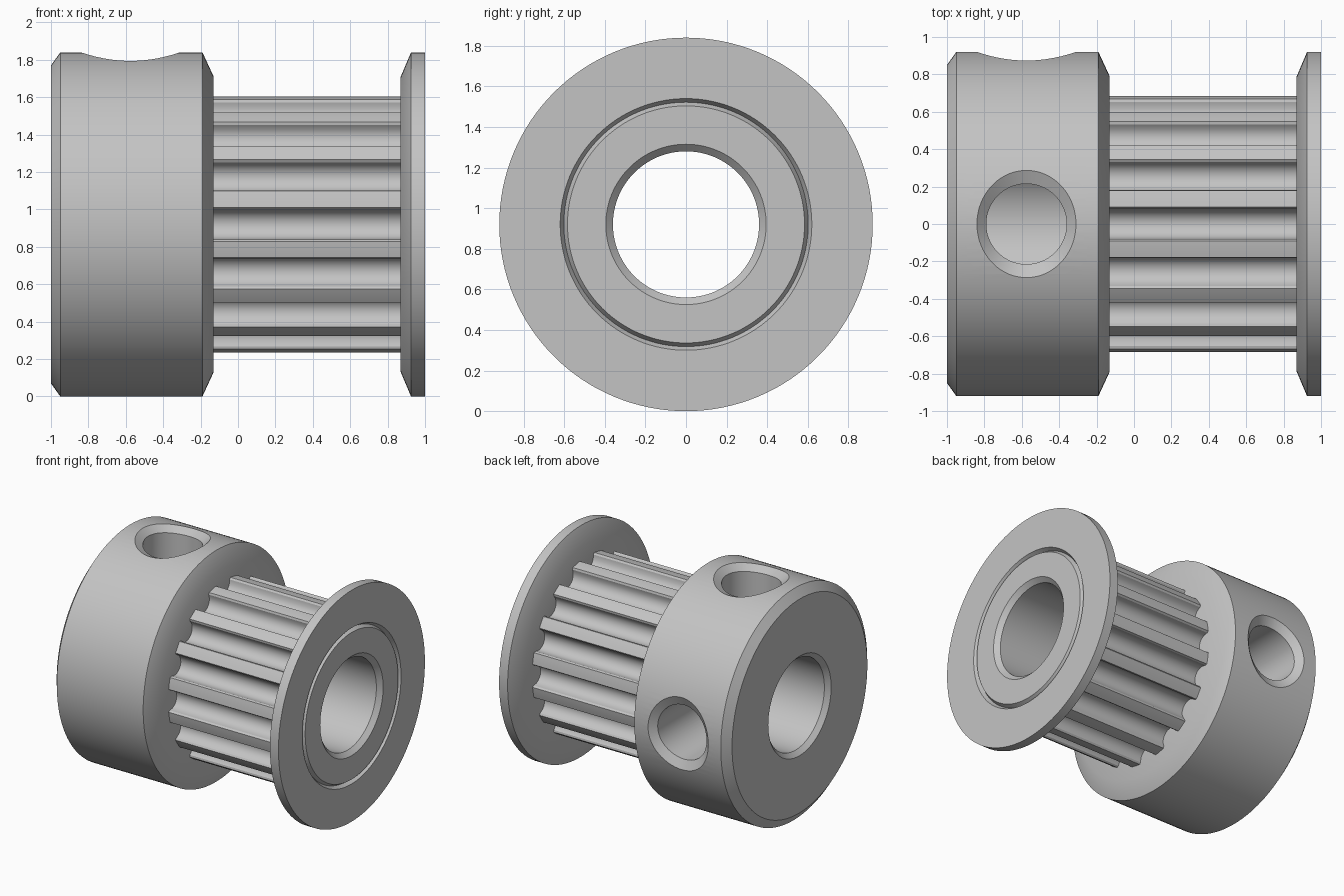
import bpy, bmesh
from math import sin, cos, pi, sqrt, radians
from mathutils import Vector, Matrix

cube = bpy.data.objects.get("Cube")
if cube:
    bpy.data.objects.remove(cube, do_unlink=True)

AXIS = 0.92          # height of the shaft axis, also the flange radius
BORE = 0.36
BORE_RIM = 0.395
SEGMENTS = 128
TEETH = 16

metal = bpy.data.materials.new("grey_metal")
metal.use_nodes = True
grey = (0.55, 0.55, 0.55, 1)
metal.diffuse_color = grey
metal.node_tree.nodes["Principled BSDF"].inputs["Base Color"].default_value = grey


def loft(name, rings, loop=True):
    """Skin equal-sized rings; loop joins last to first, otherwise cap both ends."""
    bm = bmesh.new()
    rows = [[bm.verts.new(p) for p in ring] for ring in rings]
    pairs = list(zip(rows, rows[1:]))
    if loop:
        pairs.append((rows[-1], rows[0]))
    else:
        bm.faces.new(rows[0])
        bm.faces.new(rows[-1])
    n = len(rows[0])
    for a, b in pairs:
        for i in range(n):
            j = (i + 1) % n
            bm.faces.new((a[i], a[j], b[j], b[i]))
    bmesh.ops.recalc_face_normals(bm, faces=bm.faces)
    mesh = bpy.data.meshes.new(name)
    bm.to_mesh(mesh)
    bm.free()
    mesh.materials.append(metal)
    obj = bpy.data.objects.new(name, mesh)
    bpy.context.collection.objects.link(obj)
    obj.location.z = AXIS
    return obj


def circle(x, r):
    return [(x, r * cos(2 * pi * i / SEGMENTS), r * sin(2 * pi * i / SEGMENTS))
            for i in range(SEGMENTS)]


def lathe(name, profile):
    return loft(name, [circle(x, r) for x, r in profile])


def smooth(obj):
    bpy.ops.object.select_all(action='DESELECT')
    obj.select_set(True)
    bpy.context.view_layer.objects.active = obj
    bpy.ops.object.shade_smooth_by_angle(angle=radians(30))


# Clamping hub with chamfered edges
hub = lathe("hub", [(-1, BORE_RIM), (-1, 0.85), (-0.95, 0.92), (-0.19, 0.92),
                    (-0.13, 0.79), (-0.13, BORE), (-0.965, BORE)])


# Set screw holes with a chamfer that follows the round hub
def screw_cutter(name):
    bottom, seat, rim, outside = [], [], [], []
    for i in range(64):
        c, s = cos(2 * pi * i / 64), sin(2 * pi * i / 64)
        low = Vector((0.215 * c, 0.215 * s, sqrt(0.87 ** 2 - (0.215 * s) ** 2)))
        high = Vector((0.265 * c, 0.287 * s, sqrt(0.92 ** 2 - (0.287 * s) ** 2)))
        bottom.append((low.x, low.y, 0.25))
        seat.append(low)
        rim.append(high)
        outside.append(high * 2 - low)
    return loft(name, [bottom, seat, rim, outside], loop=False)


cutters = []
for name, turn in (("top_hole_cutter", 0), ("back_hole_cutter", -pi / 2)):
    cutter = screw_cutter(name)
    cutter.data.transform(Matrix.Translation((-0.575, 0, 0)) @ Matrix.Rotation(turn, 4, 'X'))
    cutter.hide_render = True
    mod = hub.modifiers.new(name, 'BOOLEAN')
    mod.operation = 'DIFFERENCE'
    mod.solver = 'EXACT'
    mod.object = cutter
    cutters.append(cutter)

graph = bpy.context.evaluated_depsgraph_get()
cut_mesh = bpy.data.meshes.new_from_object(hub.evaluated_get(graph))
hub.modifiers.clear()
hub.data = cut_mesh
for cutter in cutters:
    bpy.data.objects.remove(cutter, do_unlink=True)

# Toothed barrel: round-bottomed grooves between narrow lands
outline = []
for t in range(TEETH):
    mid = 2 * pi * t / TEETH
    groove = [Vector((0.691 * cos(a), 0.691 * sin(a))) for a in (-0.132,)]
    groove.append(Vector((0.672, -0.081)))
    for k in range(11):
        a = -pi / 2 + pi * k / 10
        groove.append(Vector((0.663 - 0.08 * cos(a), 0.08 * sin(a))))
    groove.append(Vector((0.672, 0.081)))
    for k in range(4):
        a = 0.132 + k * (2 * pi / TEETH - 0.264) / 4
        groove.append(Vector((0.691 * cos(a), 0.691 * sin(a))))
    turn = Matrix.Rotation(mid, 2)
    outline += [turn @ p for p in groove]


def outer_ring(x):
    return [(x, p.x, p.y) for p in outline]


def inner_ring(x):
    # Evenly spaced, so the bore stays clean behind the teeth
    n = len(outline)
    return [(x, BORE * cos(2 * pi * i / n - 0.132), BORE * sin(2 * pi * i / n - 0.132))
            for i in range(n)]


barrel = loft("toothed_barrel", [outer_ring(-0.13), outer_ring(0.87),
                                 inner_ring(0.87), inner_ring(-0.13)])

# Belt flange with a fine V groove in its outer face
flange = lathe("flange", [(0.87, BORE), (0.87, 0.79), (0.925, 0.92), (1, 0.92),
                          (1, 0.62), (0.97, 0.602), (1, 0.584),
                          (1, BORE_RIM), (0.965, BORE)])

for part in (hub, barrel, flange):
    smooth(part)
